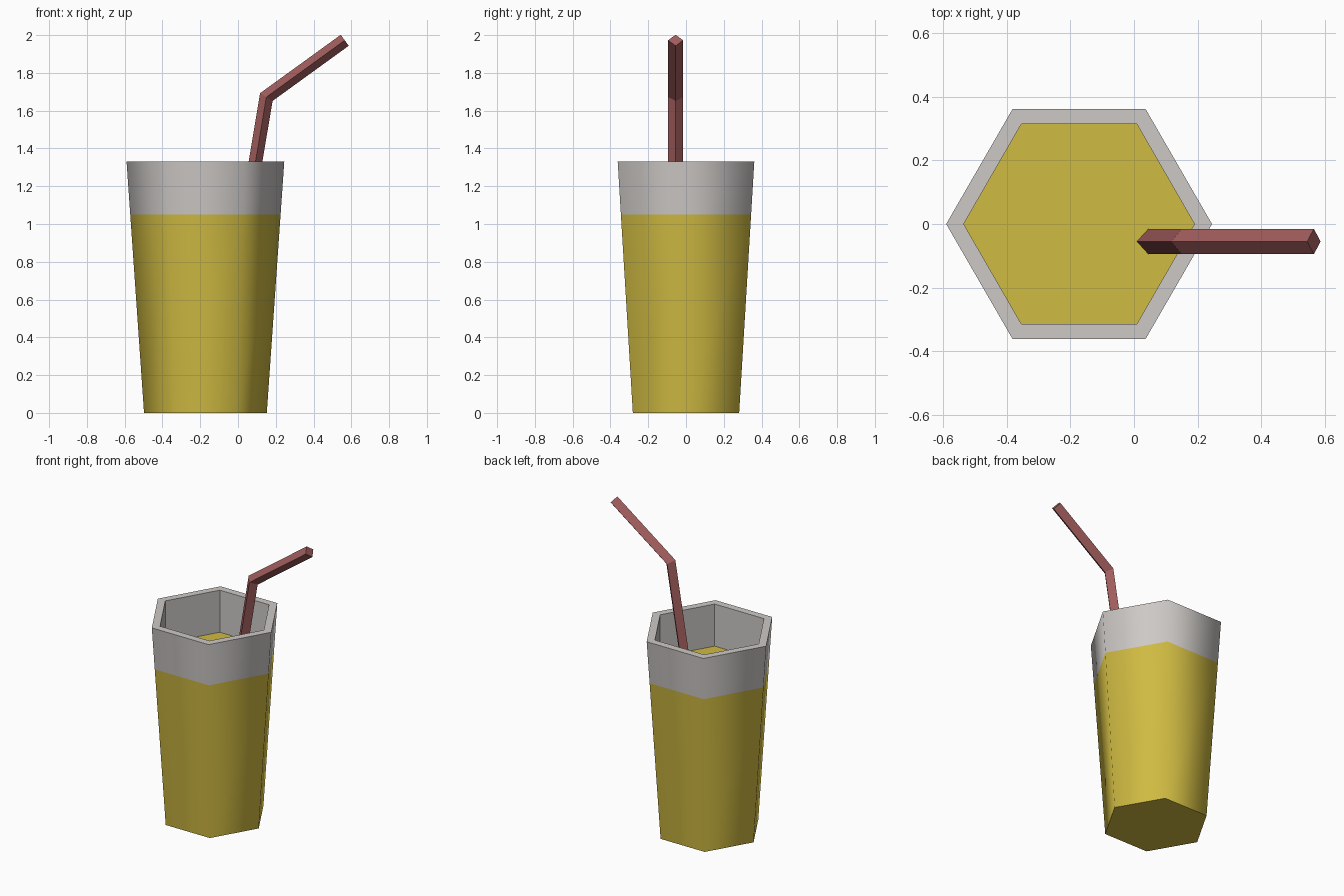
import bpy, bmesh, math
from mathutils import Vector

if "Cube" in bpy.data.objects:
    bpy.data.objects.remove(bpy.data.objects["Cube"])


def material(name, rgb):
    m = bpy.data.materials.new(name)
    lin = [((c / 255 + 0.055) / 1.055) ** 2.4 for c in rgb]
    m.diffuse_color = (*lin, 1)
    m.use_nodes = True
    m.node_tree.nodes["Principled BSDF"].inputs["Base Color"].default_value = m.diffuse_color
    return m


drink_yellow = material("drink yellow", (208, 187, 66))
glass_grey = material("glass grey", (205, 201, 198))
straw_red = material("straw red", (160, 92, 92))


def finish(name, bm, mats):
    me = bpy.data.meshes.new(name)
    bmesh.ops.recalc_face_normals(bm, faces=bm.faces[:])
    bm.to_mesh(me)
    bm.free()
    for m in mats:
        me.materials.append(m)
    ob = bpy.data.objects.new(name, me)
    bpy.context.collection.objects.link(ob)
    return ob


def bridge(bm, a, b):
    n = len(a)
    return [bm.faces.new((a[i], a[(i + 1) % n], b[(i + 1) % n], b[i])) for i in range(n)]


# Hexagonal glass: outer wall up, over the rim, down to the drink surface
CX, LEVEL, TOP = -0.1725, 1.05, 1.33
profile = [(0.325, 0), (0.398, LEVEL), (0.4175, TOP), (0.3625, TOP), (0.3625, LEVEL)]
bm = bmesh.new()
rings = [[bm.verts.new((CX + r * math.cos(i * math.pi / 3), r * math.sin(i * math.pi / 3), z))
          for i in range(6)] for r, z in profile]
for k in range(4):
    for f in bridge(bm, rings[k], rings[k + 1]):
        f.material_index = 0 if k == 0 else 1
        f.smooth = k < 2          # rounded shading on the outer wall only
bm.faces.new(rings[0])            # base
bm.faces.new(rings[-1])           # drink surface
for e in bm.edges:
    if not all(f.smooth for f in e.link_faces):
        e.smooth = False
finish("glass_with_drink", bm, [drink_yellow, glass_grey])

# Bent straw: diamond section swept along a path with a mitred bend
Y, H, W = -0.055, 0.04, 0.036
path = [Vector((0.029, Y, 0.95)), Vector((0.15, Y, 1.672)), Vector((0.565, Y, 1.9725))]
d1 = (path[1] - path[0]).normalized()
d2 = (path[2] - path[1]).normalized()
mid = (d1 + d2).normalized()
bm = bmesh.new()
rings = []
for p, d in zip(path, (d1, mid, d2)):
    side = Vector((-d.z, 0, d.x)) * (W / d.dot(d1 if d is mid else d))
    across = Vector((0, H, 0))
    rings.append([bm.verts.new(p + o) for o in (side, across, -side, -across)])
bridge(bm, rings[0], rings[1])
bridge(bm, rings[1], rings[2])
bm.faces.new(rings[0])
bm.faces.new(rings[2])
finish("straw", bm, [straw_red])
